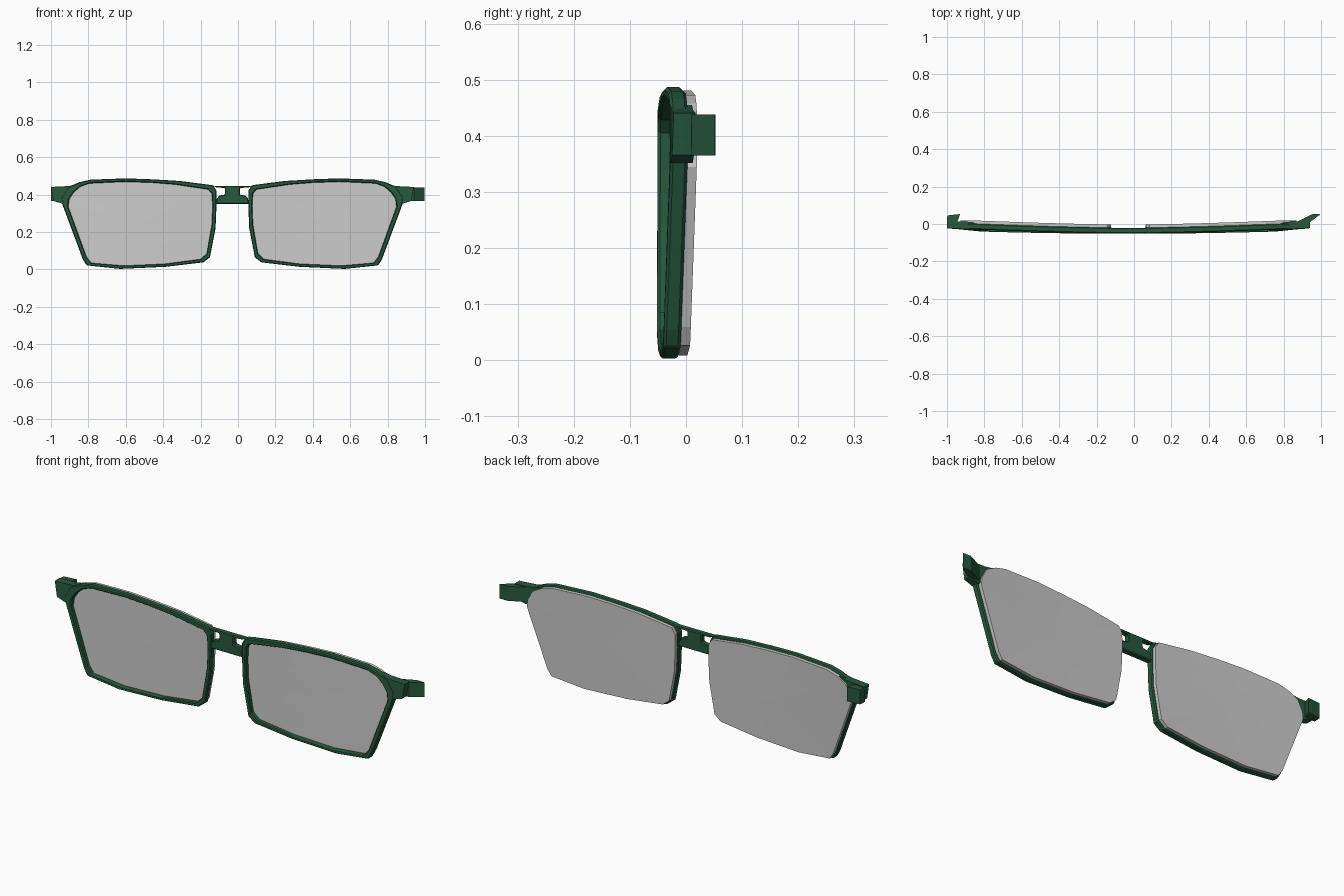
import bpy, bmesh
from mathutils import Vector

if "Cube" in bpy.data.objects:
    bpy.data.objects.remove(bpy.data.objects["Cube"])

CX = -0.03  # symmetry plane of the front frame

green = bpy.data.materials.new("frame_green")
green.diffuse_color = (0.02, 0.1, 0.05, 1)
green.use_nodes = True
green.node_tree.nodes["Principled BSDF"].inputs["Base Color"].default_value = green.diffuse_color

# rim profile pairs: outer x, outer z, inner x, inner z
RIM = [(.055, .42, .08, .405), (.072, .45, .10, .428), (.25, .473, .275, .454),
       (.40, .482, .40, .464), (.54, .487, .54, .469), (.73, .480, .735, .460),
       (.79, .466, .782, .443), (.85, .440, .817, .413), (.885, .385, .842, .377),
       (.88, .350, .847, .335), (.77, .055, .750, .067), (.75, .022, .725, .035),
       (.57, .003, .55, .020), (.33, .014, .33, .030), (.125, .038, .140, .055),
       (.09, .065, .107, .085), (.060, .22, .080, .24), (.055, .34, .076, .34)]


def front_y(u, z):
    """Face-form wrap of the front surface, u measured from the symmetry plane."""
    return -0.052 + 0.018 * u * u + 0.028 * z * abs(u)


def finish(name, bm, mat=None, bevel=0):
    bmesh.ops.recalc_face_normals(bm, faces=bm.faces)
    me = bpy.data.meshes.new(name)
    bm.to_mesh(me)
    bm.free()
    ob = bpy.data.objects.new(name, me)
    bpy.context.collection.objects.link(ob)
    if mat:
        me.materials.append(mat)
    if bevel:
        mod = ob.modifiers.new("edge", 'BEVEL')
        mod.width, mod.segments = bevel, 1
        mod.limit_method, mod.angle_limit = 'ANGLE', 0.8
    return ob


def loop(bm, pts, s, dy):
    """Ring of vertices laid on the wrapped surface, pushed back by dy."""
    return [bm.verts.new((s * u + CX, front_y(u, z) + dy, z)) for u, z in pts]


def bridge_loops(bm, a, b):
    n = len(a)
    for i in range(n):
        j = (i + 1) % n
        bm.faces.new((a[i], a[j], b[j], b[i]))


def rim(name, s):
    bm = bmesh.new()
    outer = [(a - CX, b) for a, b, _, _ in RIM]
    inner = [(c - CX, d) for _, _, c, d in RIM]
    rings = [loop(bm, outer, s, 0), loop(bm, outer, s, .031),
             loop(bm, inner, s, .031), loop(bm, inner, s, 0)]
    for i in range(4):
        bridge_loops(bm, rings[i], rings[(i + 1) % 4])
    finish(name, bm, green, .005)


def lens(name, s):
    bm = bmesh.new()
    edge = [Vector((a - CX, b)).lerp(Vector((c - CX, d)), .35) for a, b, c, d in RIM]
    edge[8] = Vector((.895, .38))
    mid = Vector((.48, .25))
    inset = [p.lerp(mid, .5) for p in edge]
    rims = []
    for dy in (.022, .048):
        o, i = loop(bm, edge, s, dy), loop(bm, inset, s, dy)
        c = loop(bm, [mid], s, dy)[0]
        bridge_loops(bm, o, i)
        for k in range(len(i)):
            bm.faces.new((i[k], i[(k + 1) % len(i)], c))
        rims.append(o)
    bridge_loops(bm, *rims)
    finish(name, bm)


def slab(name, pts, s, d0, d1, bevel=0):
    """Prism of an x-z outline following the wrapped surface."""
    bm = bmesh.new()
    a, b = loop(bm, pts, s, d0), loop(bm, pts, s, d1)
    bm.faces.new(a)
    bm.faces.new(b)
    bridge_loops(bm, a, b)
    finish(name, bm, green, bevel)


def plate(name, plan, z0, z1):
    """Upright block from an x-y plan."""
    bm = bmesh.new()
    a = [bm.verts.new((x, y, z0)) for x, y in plan]
    b = [bm.verts.new((x, y, z1)) for x, y in plan]
    bm.faces.new(a)
    bm.faces.new(b)
    bridge_loops(bm, a, b)
    finish(name, bm, green)


# rims, lenses and end pieces on both sides
END = [(.825, .455), (.875, .446), (.97, .441), (.957, .366), (.91, .352), (.885, .36)]
for side, s in (("right", 1), ("left", -1)):
    rim(side + "_rim", s)
    lens(side + "_lens", s)
    slab(side + "_end_piece", END, s, .001, .040)

# nose bridge with flared ends
half = [(.105, .447), (.085, .438), (.04, .436), (.04, .400), (.07, .395), (.083, .38), (.09, .35)]
slab("nose_bridge", half + [(-u, z) for u, z in reversed(half)], 1, .0005, .03, .004)

# hinge stubs: right one swung outward, left one pointing back
plate("right_hinge", [(.87, .012), (.94, .010), (.998, .052), (.955, .053)], .365, .438)
plate("left_hinge", [(-1.0, .010), (-.945, .010), (-.93, .053), (-.998, .046)], .365, .438)
